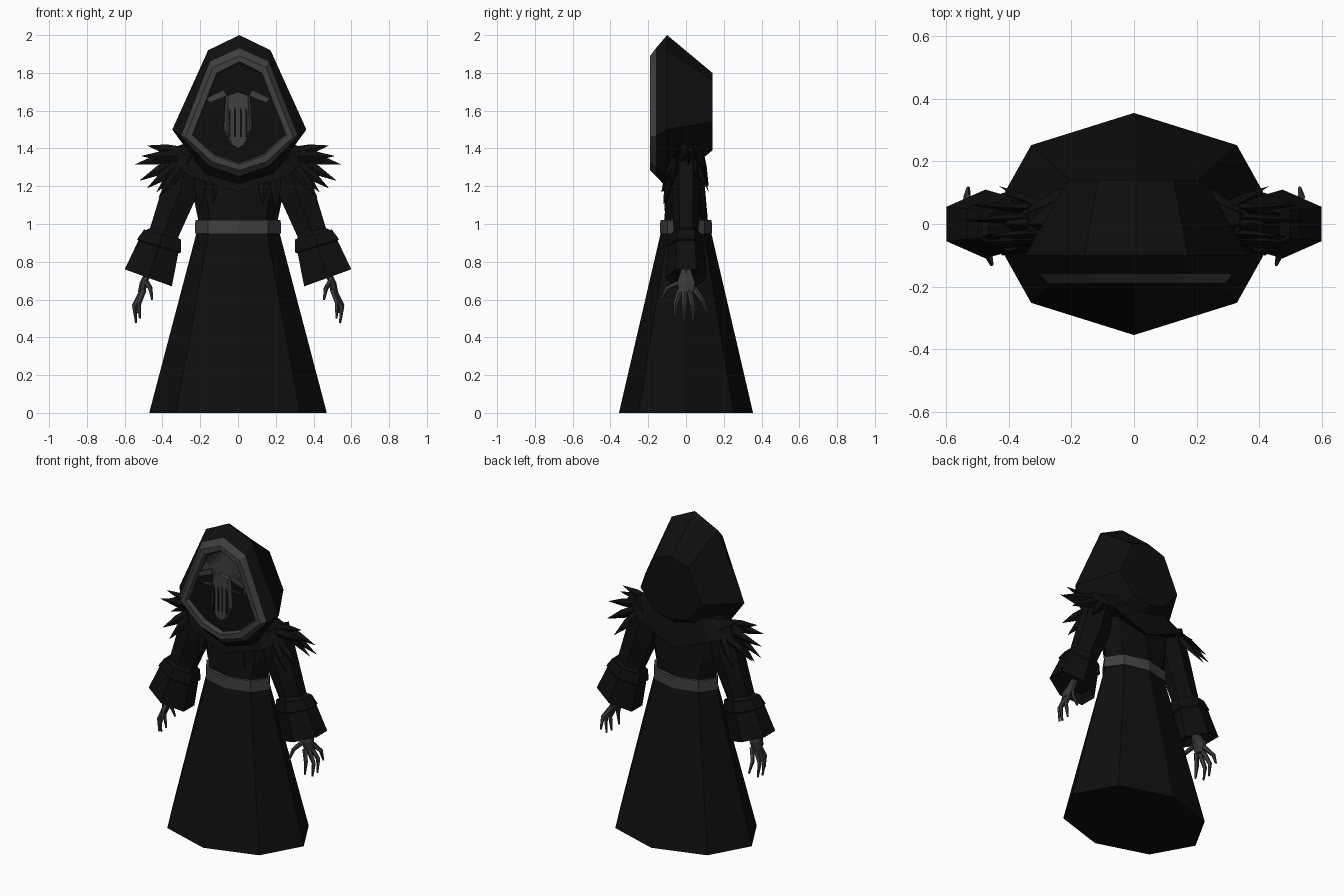
import bpy, bmesh
from math import cos, sin, pi, radians
from mathutils import Vector

if "Cube" in bpy.data.objects:
    bpy.data.objects.remove(bpy.data.objects["Cube"])


def material(name, value):
    m = bpy.data.materials.new(name)
    m.use_nodes = True
    m.diffuse_color = (value, value, value, 1)
    m.node_tree.nodes["Principled BSDF"].inputs["Base Color"].default_value = (value, value, value, 1)
    return m


BLACK = material("black cloth", 0.0045)
GREY = material("grey bone", 0.05)
SKIN = material("dark grey skin", 0.04)


def loft(name, rings, mat, closed=True, caps=True):
    """Skin a list of equal-length point rings."""
    bm = bmesh.new()
    vs = [[bm.verts.new(p) for p in ring] for ring in rings]
    n = len(vs[0])
    for a, b in zip(vs, vs[1:]):
        for i in range(n if closed else n - 1):
            j = (i + 1) % n
            bm.faces.new((a[i], a[j], b[j], b[i]))
    if caps:
        bm.faces.new(vs[0])
        bm.faces.new(vs[-1][::-1])
    bmesh.ops.recalc_face_normals(bm, faces=bm.faces)
    me = bpy.data.meshes.new(name)
    bm.to_mesh(me)
    bm.free()
    me.materials.append(mat)
    ob = bpy.data.objects.new(name, me)
    bpy.context.collection.objects.link(ob)
    return ob


def octagon(hx, hy, z):
    half = [(0, -hy), (hx * .7, -hy * .71), (hx, 0), (hx * .7, hy * .71), (0, hy)]
    return [(x, y, z) for x, y in half] + [(-x, y, z) for x, y in half[3:0:-1]]


def oval(c, u, v, n, turn=0.0):
    c, u, v = Vector(c), Vector(u), Vector(v)
    return [c + u * cos(2 * pi * i / n + turn) + v * sin(2 * pi * i / n + turn) for i in range(n)]


def tube(name, path, radii, mat, sides=5):
    """Tapered tube along a path."""
    pts = [Vector(p) for p in path]
    rings = []
    for i, p in enumerate(pts):
        d = (pts[min(i + 1, len(pts) - 1)] - pts[max(i - 1, 0)]).normalized()
        u = d.cross(Vector((0, 1, 0))).normalized()
        rings.append(oval(p, u * radii[i], d.cross(u) * radii[i], sides))
    return loft(name, rings, mat)


def plate(name, outline, y0, y1, mat):
    return loft(name, [[(x, y, z) for x, z in outline] for y in (y0, y1)], mat)


def sym(half):
    """Mirror a half outline that starts and ends on the middle line."""
    return half + [(-x, z) for x, z in half[-2:0:-1]]


# Robe, torso and belt
loft("robe_skirt", [octagon(.47, .355, 0), octagon(.21, .125, .99)], BLACK)
loft("torso", [octagon(.2, .12, .97), octagon(.235, .105, 1.14), octagon(.27, .085, 1.36)], BLACK)
loft("belt", [octagon(.2, .11, .95), octagon(.228, .138, .95),
              octagon(.226, .136, 1.02), octagon(.19, .1, 1.02)], GREY, caps=False)

# Hood: back, widest ring, front edge
def hood_ring(y, half):
    return [(x + .007, y, z) for x, z in sym(half)]


back = hood_ring(.14, [(0, 1.8), (.12, 1.76), (.22, 1.54), (.12, 1.42), (0, 1.39)])
wide = hood_ring(-.1, [(0, 2), (.165, 1.92), (.355, 1.5), (.18, 1.26), (0, 1.19)])
edge = hood_ring(-.16, [(0, 1.93), (.155, 1.86), (.308, 1.465), (.16, 1.31), (0, 1.255)])
rim = hood_ring(-.19, [(0, 1.89), (.14, 1.83), (.285, 1.46), (.145, 1.33), (0, 1.285)])
inner = hood_ring(-.19, [(0, 1.86), (.12, 1.8), (.25, 1.47), (.13, 1.36), (0, 1.315)])
deep = hood_ring(-.12, [(0, 1.84), (.11, 1.79), (.23, 1.47), (.12, 1.38), (0, 1.335)])
loft("hood", [back, wide, edge], BLACK)
loft("hood_rim", [edge, rim, inner, deep], GREY, caps=False)
plate("hood_shadow", [(p[0], p[2]) for p in deep], -.12, -.165, BLACK).location.y = .04

# Bone mask: forehead, muzzle, jaw and painted hollows
plate("mask_brow", sym([(0, 1.84), (.1, 1.79), (.14, 1.7), (.19, 1.62), (.12, 1.6), (0, 1.6)]), -.12, -.16, GREY)
loft("mask_muzzle", [[(x * w, y, z) for x, z in sym([(0, 1.7), (.065, 1.68), (.075, 1.5), (.04, 1.42), (0, 1.4)])]
                     for y, w in ((-.12, 1), (-.165, 1), (-.18, .8))], GREY)
plate("mask_jaw", sym([(0, 1.39), (.1, 1.39), (.17, 1.45), (.21, 1.43), (.12, 1.36), (0, 1.335)]), -.12, -.15, GREY)
for s, side in ((1, "left"), (-1, "right")):
    eye = [(.05, 1.62), (.075, 1.675), (.15, 1.65), (.15, 1.61)]
    plate(side + "_eye_socket", [(s * x, z) for x, z in eye], -.158, -.165, BLACK)
    brow = [(.06, 1.68), (.075, 1.71), (.17, 1.665), (.15, 1.645)]
    plate(side + "_brow_ridge", [(s * x, z) for x, z in brow], -.155, -.172, GREY)
for k, x in enumerate((-.045, -.015, .015, .045)):
    slot = [(x - .005, 1.46), (x + .005, 1.46), (x + .005, 1.6), (x - .005, 1.62)]
    plate("mask_slot_%d" % k, slot, -.176, -.183, BLACK)

# Pointed shoulder cape
def cape_ring(half):
    return half + [(-x, y, z) for x, y, z in half[-2:0:-1]]


loft("shoulder_cape", [
    cape_ring([(0, -.09, 1.4), (.16, -.07, 1.42), (.3, 0, 1.42), (.16, .07, 1.42), (0, .09, 1.4)]),
    cape_ring([(0, -.13, 1.17), (.25, -.11, 1.25), (.42, 0, 1.37), (.25, .11, 1.3), (0, .12, 1.2)]),
    cape_ring([(0, -.1, 1.18), (.23, -.08, 1.25), (.36, 0, 1.34), (.23, .08, 1.3), (0, .1, 1.21)])], BLACK)

# Feather tips: base x, y, z then tip x, y, z
FEATHERS = [((.3, -.03, 1.38), (.48, -.04, 1.415)), ((.34, .02, 1.36), (.545, .01, 1.315)),
            ((.32, -.05, 1.36), (.51, -.06, 1.36)), ((.33, .05, 1.33), (.52, .06, 1.23)),
            ((.32, -.05, 1.31), (.48, -.08, 1.19)), ((.3, -.06, 1.3), (.42, -.1, 1.14)),
            ((.3, .06, 1.32), (.43, .12, 1.17)), ((.2, -.08, 1.27), (.2, -.115, 1.07)),
            ((.14, -.09, 1.25), (.13, -.12, 1.1))]
# Finger paths: knuckle, joint, tip
FINGERS = [((.485, -.04, .69), (.465, -.1, .66), (.455, -.13, .6)),
           ((.5, -.03, .65), (.525, -.055, .58), (.52, -.06, .5)),
           ((.51, -.008, .64), (.55, -.01, .56), (.54, -.01, .475)),
           ((.51, .018, .645), (.55, .035, .57), (.54, .04, .48)),
           ((.5, .04, .66), (.535, .085, .6), (.53, .115, .53))]

for s, side in ((1, "left"), (-1, "right")):
    def flip(p):
        return (s * p[0], p[1], p[2])

    for k, (a, b) in enumerate(FEATHERS):
        a, b = Vector(flip(a)), Vector(flip(b))
        flat = (b - a).cross(Vector((0, 1, 0))).normalized()
        mid = a.lerp(b, .45)
        loft("%s_feather_%d" % (side, k), [oval(p, flat * w, (0, w * .5, 0), 4)
             for p, w in ((a, .03), (mid, .026), (b, .001))], BLACK)

    # Sleeve, flared cuff and its raised band
    def sleeve(name, rings):
        loft(side + name, [oval(flip(c), flip(u), (0, v, 0), 6, pi / 6) for c, u, v in rings], BLACK)

    sleeve("_sleeve", [((.26, 0, 1.36), (.09, 0, .05), .07), ((.31, 0, 1.17), (.1, 0, .04), .075),
                       ((.4, 0, .93), (.085, 0, .025), .065)])
    sleeve("_cuff", [((.385, 0, .97), (.07, 0, .02), .06), ((.405, 0, .93), (.115, 0, .035), .09),
                     ((.475, 0, .715), (.144, 0, .052), .11), ((.46, 0, .76), (.1, 0, .036), .08)])
    sleeve("_cuff_band", [((.4, 0, .945), (.112, 0, .03), .088), ((.418, 0, .885), (.134, 0, .04), .1),
                          ((.42, 0, .875), (.12, 0, .036), .095)])

    # Wrist, palm and fingers
    loft(side + "_palm", [oval(flip(c), (.02, 0, 0), (0, w, 0), 6) for c, w in
         (((.46, 0, .78), .025), ((.475, 0, .74), .035), ((.5, 0, .69), .055), ((.51, 0, .64), .04))], SKIN)
    for k, path in enumerate(FINGERS):
        tube("%s_finger_%d" % (side, k), [flip(p) for p in path], (.016, .013, .006), SKIN)
